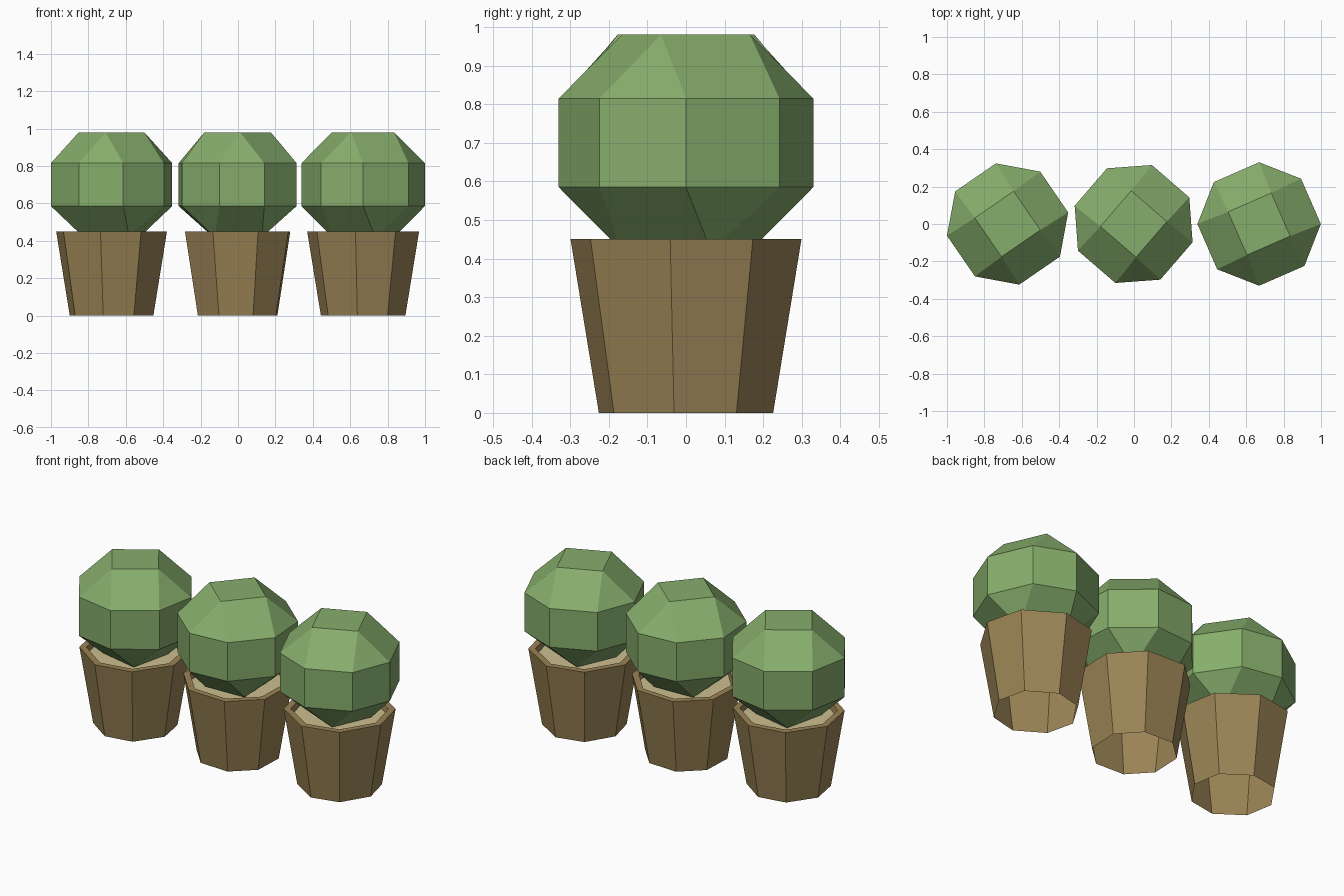
import bpy
import bmesh
from math import radians, cos, sin

cube = bpy.data.objects.get("Cube")
if cube:
    bpy.data.objects.remove(cube, do_unlink=True)


def material(name, color):
    mat = bpy.data.materials.new(name)
    mat.use_nodes = True
    mat.diffuse_color = (*color, 1)
    mat.node_tree.nodes["Principled BSDF"].inputs["Base Color"].default_value = (*color, 1)
    return mat


LEAF = material("leaf green", (0.24, 0.42, 0.15))
POT = material("pot brown", (0.325, 0.23, 0.092))
SOIL = material("soil tan", (0.60, 0.53, 0.28))
STEP = 47.2  # the eight-sided outline alternates a wide and a narrow side


def ring(bm, radius, z, angles):
    return [bm.verts.new((radius * cos(radians(a)), radius * sin(radians(a)), z)) for a in angles]


def octagon(bm, radius, z):
    return ring(bm, radius, z, [q * 90 + s for q in range(4) for s in (0, STEP)])


def square(bm, radius, z, turn):
    return ring(bm, radius, z, [q * 90 + turn for q in range(4)])


def bridge(bm, a, b):
    n = len(a)
    for i in range(n):
        j = (i + 1) % n
        bm.faces.new((a[i], a[j], b[j], b[i]))


def finish(bm, name, mat, x, turn, closed=False):
    if closed:
        bmesh.ops.recalc_face_normals(bm, faces=bm.faces[:])
    mesh = bpy.data.meshes.new(name)
    bm.to_mesh(mesh)
    bm.free()
    mesh.materials.append(mat)
    obj = bpy.data.objects.new(name, mesh)
    obj.location.x = x
    obj.rotation_euler.z = radians(turn)
    bpy.context.collection.objects.link(obj)


def cap(bm, octo, quad, shift):
    # alternate quads and triangles join the octagon to the square
    for q in range(4):
        a, b = octo[(2 * q + shift) % 8], octo[(2 * q + 1 + shift) % 8]
        c = octo[(2 * q + 2 + shift) % 8]
        s, t = quad[q], quad[(q + 1) % 4]
        bm.faces.new((a, b, t, s))
        bm.faces.new((b, c, t))
    bm.faces.new(quad)


def bush(name, x, turn):
    bm = bmesh.new()
    low, high = octagon(bm, 0.33, 0.585), octagon(bm, 0.33, 0.815)
    bridge(bm, low, high)
    cap(bm, high, square(bm, 0.178, 0.98, -21.4), 0)
    cap(bm, low, square(bm, 0.178, 0.42, 21.4), 1)
    finish(bm, name, LEAF, x, turn, closed=True)


def pot(name, x, turn):
    # open-bottomed tapered wall, flat rim and short inner lip
    bm = bmesh.new()
    rings = [octagon(bm, r, z) for r, z in
             ((0.228, 0), (0.302, 0.45), (0.264, 0.45), (0.258, 0.415))]
    for a, b in zip(rings, rings[1:]):
        bridge(bm, a, b)
    finish(bm, name, POT, x, turn)


def soil(name, x, turn):
    bm = bmesh.new()
    bm.faces.new(octagon(bm, 0.258, 0.415))
    finish(bm, name, SOIL, x, turn)


# side, position, bush turn, pot turn
for side, x, bush_turn, pot_turn in (("right", -0.676, 10.9, 31.5),
                                     ("middle", -0.002, 25.6, 64),
                                     ("left", 0.669, 0, 35)):
    bush(side + "_bush", x, bush_turn)
    pot(side + "_pot", x, pot_turn)
    soil(side + "_soil", x, pot_turn)
